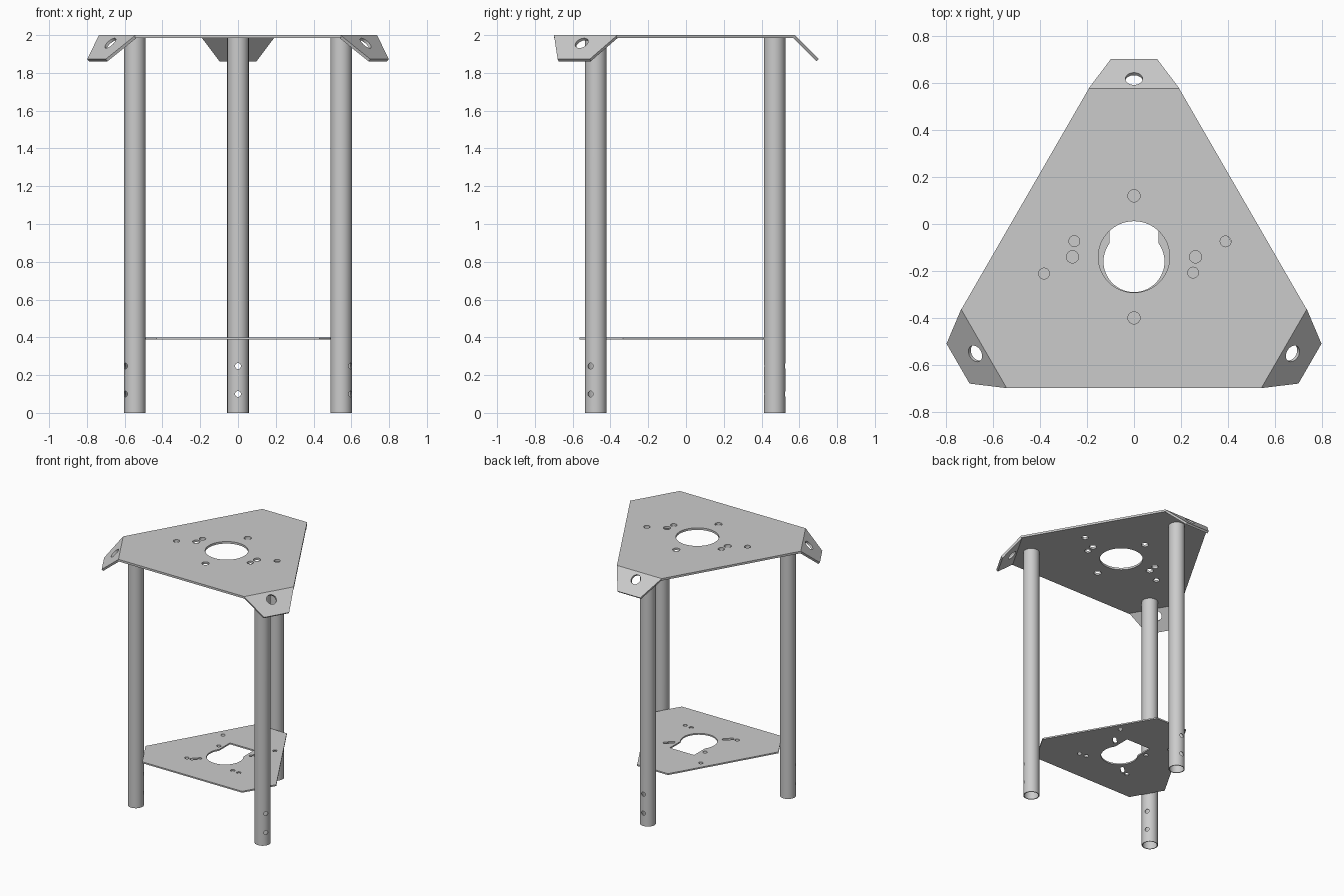
import bpy, bmesh, math
from math import sin, cos, pi, radians
from mathutils import Matrix, Vector

if "Cube" in bpy.data.objects:
    bpy.data.objects.remove(bpy.data.objects["Cube"])

C = Vector((0, -0.162, 0))          # centre of the three-fold layout
TOP_T, LOW_T = 0.016, 0.011         # sheet thicknesses


def circle(x, y, r, n=32):
    return [(x + r * cos(2 * pi * i / n), y + r * sin(2 * pi * i / n)) for i in range(n)]


def slot(x, y, r, half, ang, n=10):
    pts = []
    for end in (0, 1):
        for i in range(n + 1):
            a = ang - pi / 2 + pi * end + pi * i / n
            s = half * (1 - 2 * end)
            pts.append((x + s * cos(ang) + r * cos(a), y + s * sin(ang) + r * sin(a)))
    return pts


def cut_triangle(inradius, corner):
    """Triangle with its three corners cut straight at distance `corner`."""
    w = (inradius - corner / 2) / cos(radians(30))
    pts = []
    for k in range(3):
        rot = Matrix.Rotation(radians(120 * k), 3, 'Z')
        for x in (w, -w):
            p = C + rot @ Vector((x, corner, 0))
            pts.append((p.x, p.y))
    return pts


def sheet(name, loops, thick, matrix):
    """Flat sheet with holes; its top face lies on local z = 0."""
    cu = bpy.data.curves.new(name + "_outline", 'CURVE')
    cu.dimensions, cu.fill_mode, cu.extrude = '2D', 'BOTH', thick / 2
    for loop in loops:
        s = cu.splines.new('POLY')
        s.points.add(len(loop) - 1)
        for p, (x, y) in zip(s.points, loop):
            p.co = (x, y, 0, 1)
        s.use_cyclic_u = True
    tmp = bpy.data.objects.new(name + "_outline", cu)
    bpy.context.collection.objects.link(tmp)
    dg = bpy.context.evaluated_depsgraph_get()
    me = bpy.data.meshes.new_from_object(tmp.evaluated_get(dg))
    bpy.data.objects.remove(tmp)
    bm = bmesh.new()
    bm.from_mesh(me)
    bmesh.ops.remove_doubles(bm, verts=bm.verts, dist=1e-5)
    bmesh.ops.recalc_face_normals(bm, faces=bm.faces)
    for f in bm.faces:
        f.smooth = False
    bm.to_mesh(me)
    bm.free()
    me.transform(matrix @ Matrix.Translation((0, 0, -thick / 2)))
    ob = bpy.data.objects.new(name, me)
    bpy.context.collection.objects.link(ob)
    return ob


# Top plate
holes = [circle(0, -0.14, 0.152, 64)]
holes += [circle(x, y, 0.026) for x, y in ((0, 0.12), (0, -0.4), (0.262, -0.14), (-0.262, -0.14))]
holes += [circle(x, y, 0.023) for x, y in
          ((-0.254, -0.073), (0.252, -0.207), (0.39, -0.074), (-0.383, -0.211))]
sheet("top_plate", [cut_triangle(0.536, 0.738)] + holes, TOP_T, Matrix.Translation((0, 0, 2)))

# Lower plate: round opening with a square notch towards the back
a0 = math.acos(0.105 / 0.13)
opening = [(0.105, 0.05), (-0.105, 0.05)]
for i in range(49):
    a = pi - a0 + (pi + 2 * a0) * i / 48
    opening.append((0.13 * cos(a), -0.16 + 0.13 * sin(a)))
holes = [opening]
holes += [circle(x, y, 0.016) for x, y in
          ((-0.21, -0.33), (-0.14, -0.035), (-0.22, 0.13), (0.175, -0.315), (0.232, -0.322), (0.23, 0.125))]
holes += [slot(0.16, -0.02, 0.013, 0.03, radians(45)), slot(-0.15, -0.305, 0.013, 0.03, radians(45))]
sheet("lower_plate", [cut_triangle(0.402, 0.574)] + holes, LOW_T, Matrix.Translation((0, 0, 0.4)))


def cylinder(bm, r, n, matrix, depth):
    bmesh.ops.create_cone(bm, cap_ends=True, segments=n, radius1=r, radius2=r,
                          depth=depth, matrix=matrix)


def tube_leg(name, matrix):
    h, n = 2 - TOP_T, 64
    bm = bmesh.new()
    rings = []
    for r, z in ((0.057, 0), (0.057, h), (0.051, h), (0.051, 0)):
        rings.append([bm.verts.new((x, y, z)) for x, y in circle(0, 0, r, n)])
    for k in range(4):
        a, b = rings[k], rings[(k + 1) % 4]
        for i in range(n):
            j = (i + 1) % n
            bm.faces.new((a[i], a[j], b[j], b[i]))
    bmesh.ops.recalc_face_normals(bm, faces=bm.faces)
    me = bpy.data.meshes.new(name)
    bm.to_mesh(me)
    bm.free()
    ob = bpy.data.objects.new(name, me)
    bpy.context.collection.objects.link(ob)
    # bolt holes through both walls
    bm = bmesh.new()
    for z in (0.1, 0.248):
        cylinder(bm, 0.016, 24, Matrix.Translation((0, 0, z)) @ Matrix.Rotation(pi / 2, 4, 'X'), 0.2)
    cme = bpy.data.meshes.new("hole_cutter")
    bm.to_mesh(cme)
    bm.free()
    cutter = bpy.data.objects.new("hole_cutter", cme)
    cutter.hide_render = True
    bpy.context.collection.objects.link(cutter)
    mod = ob.modifiers.new("bolt_holes", 'BOOLEAN')
    mod.operation, mod.solver, mod.object = 'DIFFERENCE', 'EXACT', cutter
    bpy.ops.object.select_all(action='DESELECT')
    ob.select_set(True)
    bpy.context.view_layer.objects.active = ob
    bpy.ops.object.modifier_apply(modifier=mod.name)
    bpy.data.objects.remove(cutter)
    bpy.ops.object.shade_smooth_by_angle(angle=radians(30))
    ob.data.transform(matrix)


# Bent tabs and tube legs at the three corners
tab = [(0.194, 0), (0.098, 0.18), (-0.098, 0.18), (-0.194, 0)]
for k, side in enumerate(("back", "left", "right")):
    turn = Matrix.Translation(C) @ Matrix.Rotation(radians(120 * k), 4, 'Z')
    bend = turn @ Matrix.Translation((0, 0.738, 2)) @ Matrix.Rotation(radians(-45), 4, 'X')
    sheet(side + "_tab", [tab, circle(0, 0.06, 0.037)], TOP_T, bend)
    tube_leg(side + "_leg", turn @ Matrix.Translation((0, 0.631, 0)))
